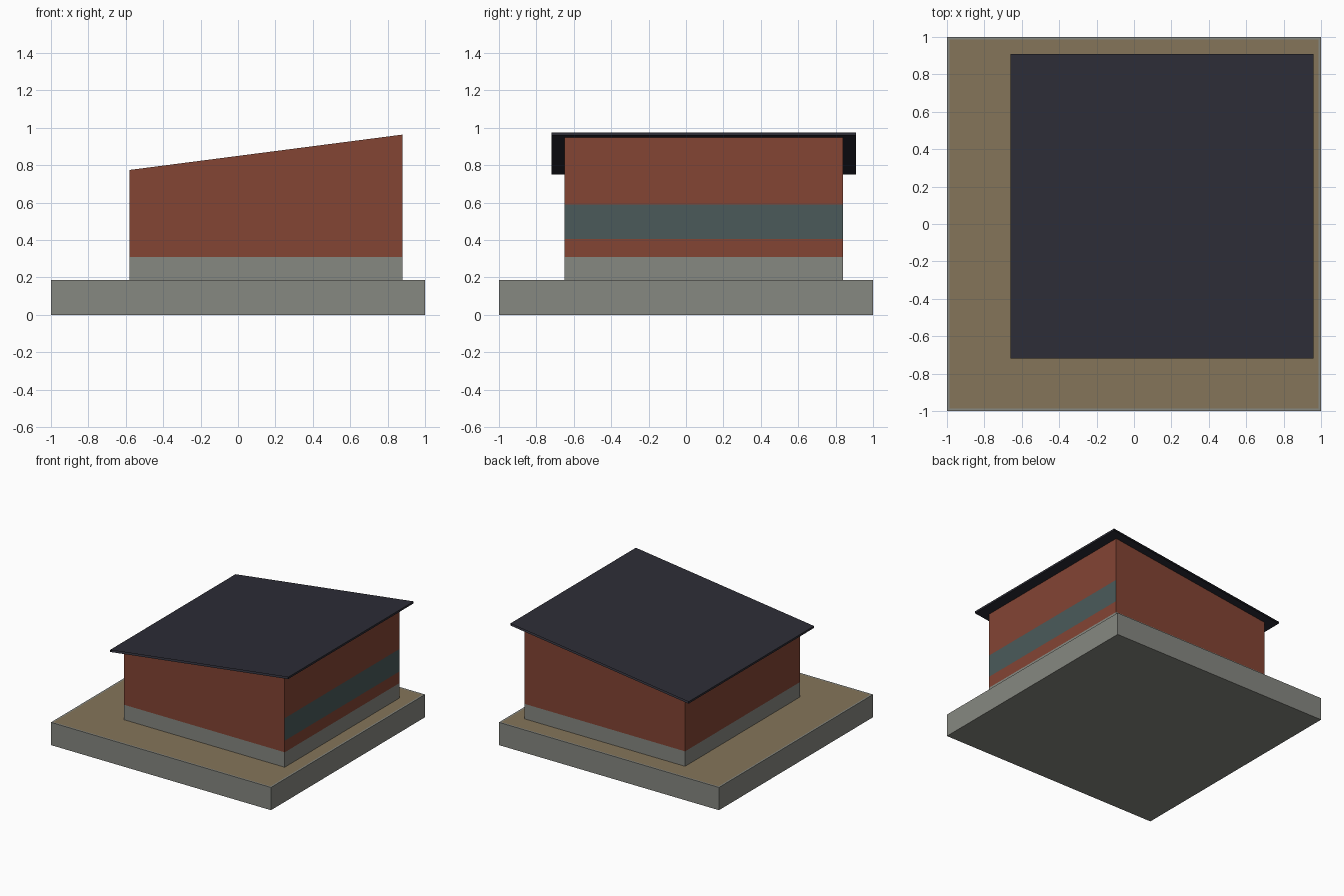
import bpy, bmesh

cube = bpy.data.objects.get("Cube")
if cube:
    bpy.data.objects.remove(cube, do_unlink=True)


def material(name, r, g, b):
    mat = bpy.data.materials.new(name)
    mat.use_nodes = True
    mat.diffuse_color = (r, g, b, 1)
    bsdf = mat.node_tree.nodes["Principled BSDF"]
    bsdf.inputs["Base Color"].default_value = (r, g, b, 1)
    bsdf.inputs["Roughness"].default_value = 0.9
    return mat


concrete = material("concrete_grey", 0.24, 0.246, 0.22)
earth = material("earth_brown", 0.235, 0.178, 0.102)
brick = material("brick_red", 0.227, 0.058, 0.034)
glass = material("window_teal", 0.069, 0.102, 0.102)
slate = material("roof_slate", 0.026, 0.026, 0.037)


def box(x0, x1, y0, y1, z0, z1):
    """Box as a bmesh, from its limits."""
    bm = bmesh.new()
    bmesh.ops.create_cube(bm, size=1)
    for v in bm.verts:
        v.co = (x1 if v.co.x > 0 else x0,
                y1 if v.co.y > 0 else y0,
                z1 if v.co.z > 0 else z0)
    bm.normal_update()
    return bm


def finish(bm, name, *mats):
    mesh = bpy.data.meshes.new(name)
    bm.to_mesh(mesh)
    bm.free()
    for mat in mats:
        mesh.materials.append(mat)
    obj = bpy.data.objects.new(name, mesh)
    bpy.context.collection.objects.link(obj)
    return obj


def top_face(bm):
    return max(bm.faces, key=lambda f: f.calc_center_median().z)


def roof_z(x):
    """Height of the sloping roof surface."""
    return 0.851 + 0.1295 * x


GROUND = 0.187
PLINTH = 0.31
SILL, HEAD = 0.405, 0.59
ROOF_THICKNESS = 0.016

# Ground slab with an earth panel inside a concrete rim
bm = box(-1, 1, -1, 1, 0, GROUND)
yard = top_face(bm)
bmesh.ops.inset_region(bm, faces=[yard], thickness=0.02)
yard.material_index = 1
finish(bm, "ground_slab", concrete, earth)

# Walls with a sloping top, cut into plinth, brick and window bands
bm = box(-0.58, 0.88, -0.65, 0.84, GROUND, 1)
for v in bm.verts:
    if v.co.z > GROUND + 0.1:
        v.co.z = roof_z(v.co.x) - 0.001
for height in (PLINTH, SILL, HEAD):
    bmesh.ops.bisect_plane(bm, geom=bm.verts[:] + bm.edges[:] + bm.faces[:],
                           plane_co=(0, 0, height), plane_no=(0, 0, 1))
bm.normal_update()
for f in bm.faces:
    z = f.calc_center_median().z
    if z < PLINTH:
        f.material_index = 1
    elif SILL < z < HEAD and f.normal.x > 0.9:
        f.material_index = 2
finish(bm, "walls", brick, concrete, glass)

# Thin single-pitch roof, open at its two sloping ends
bm = box(-0.66, 0.96, -0.72, 0.91, 0, 1)
for v in bm.verts:
    v.co.z = roof_z(v.co.x) - (0 if v.co.z > 0.5 else ROOF_THICKNESS)
bm.normal_update()
ends = [f for f in bm.faces if abs(f.normal.y) > 0.9]
bmesh.ops.delete(bm, geom=ends, context='FACES_ONLY')
finish(bm, "roof", slate)
